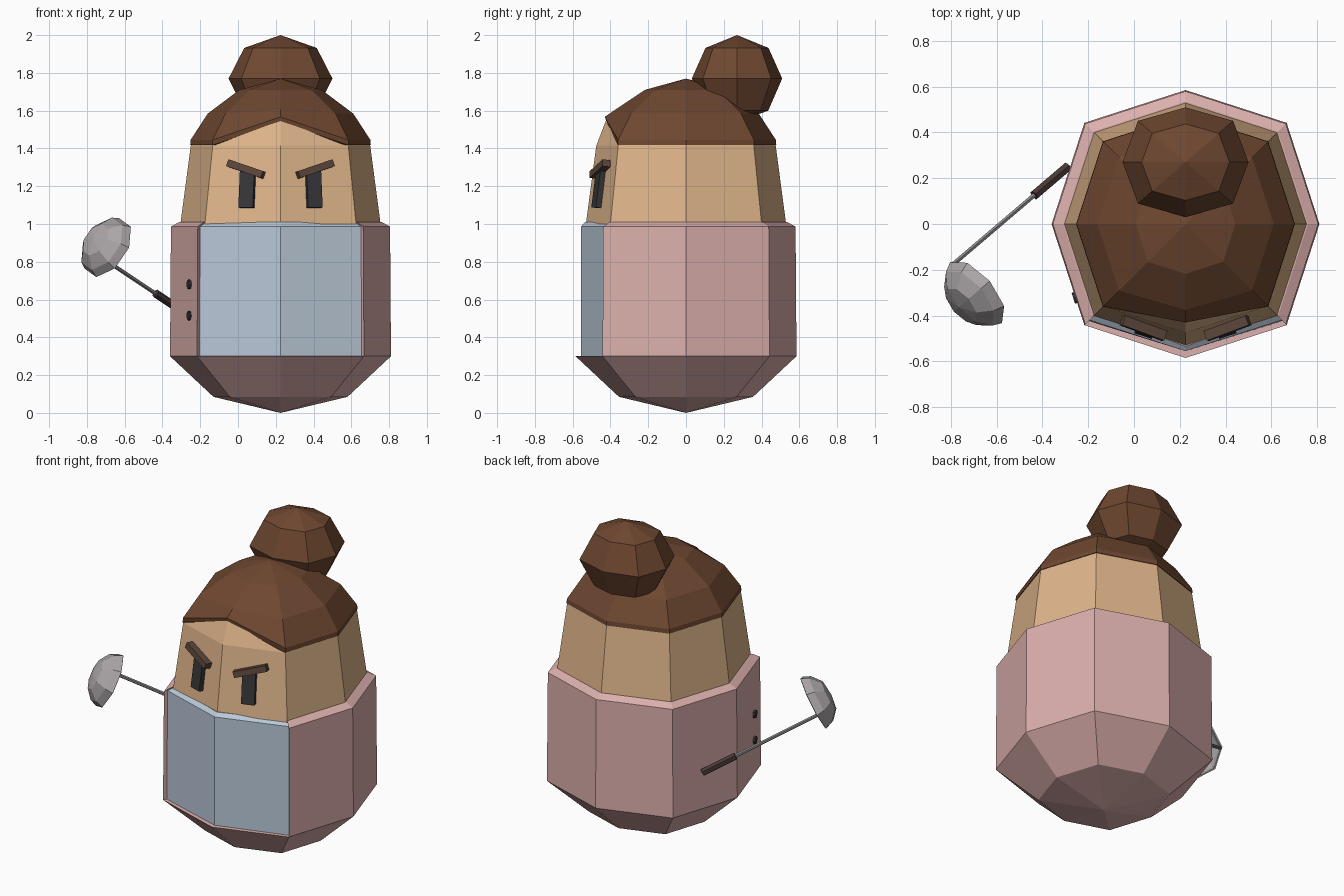
import bpy, bmesh, math
from mathutils import Vector, Matrix

if "Cube" in bpy.data.objects:
    bpy.data.objects.remove(bpy.data.objects["Cube"])

CX = 0.225  # body axis


def material(name, rgb):
    m = bpy.data.materials.new(name)
    lin = [((c / 255 + 0.055) / 1.055) ** 2.4 for c in rgb]
    m.diffuse_color = (*lin, 1)
    m.use_nodes = True
    m.node_tree.nodes["Principled BSDF"].inputs["Base Color"].default_value = m.diffuse_color
    return m


SKIN = material("skin", (222, 180, 138))
HAIR = material("hair_brown", (110, 71, 48))
PINK = material("dress_pink", (220, 176, 173))
BLUE = material("apron_blue", (184, 199, 214))
DARK = material("dark_grey", (54, 54, 56))
BROW = material("brow_brown", (92, 70, 58))
GRIP = material("grip_brown", (72, 56, 52))
METAL = material("metal_grey", (172, 166, 168))
SHAFT = material("shaft_grey", (140, 138, 140))


def finish(name, bm, mats):
    bmesh.ops.recalc_face_normals(bm, faces=bm.faces)
    me = bpy.data.meshes.new(name)
    bm.to_mesh(me)
    bm.free()
    for m in mats:
        me.materials.append(m)
    ob = bpy.data.objects.new(name, me)
    bpy.context.collection.objects.link(ob)
    return ob


def octagon(r, z, cy=0, sy=1):
    """Slightly bulging octagon with corners on the axes; index 6 is the front."""
    pts = []
    for i in range(8):
        a, k = i * math.pi / 4, 1.068 if i % 2 else 1.0
        pts.append(Vector((CX + r * k * math.cos(a), cy + sy * r * k * math.sin(a), z)))
    return pts


def loft(name, rings, mats, start=None, end=None, caps=True, blue=()):
    """Skin rings; start/end are optional apex points."""
    bm = bmesh.new()
    vs = [[bm.verts.new(p) for p in ring] for ring in rings]
    n = len(vs[0])
    for a, b in zip(vs, vs[1:]):
        for i in range(n):
            j = (i + 1) % n
            f = bm.faces.new((a[i], a[j], b[j], b[i]))
            f.material_index = 1 if i in blue else 0
    for ring, apex in ((vs[0], start), (vs[-1], end)):
        if apex is not None:
            v = bm.verts.new(apex)
            for i in range(n):
                bm.faces.new((ring[i], ring[(i + 1) % n], v))
        elif caps:
            bm.faces.new(ring)
    return finish(name, bm, mats)


def box(name, size, loc, rot, mat):
    bm = bmesh.new()
    bmesh.ops.create_cube(bm, size=1, matrix=Matrix.Translation(loc) @ rot @ Matrix.Diagonal((*size, 1)))
    return finish(name, bm, [mat])


def rod(name, a, b, r, sides, mat):
    a, b = Vector(a), Vector(b)
    bm = bmesh.new()
    q = (b - a).to_track_quat('Z', 'Y').to_matrix().to_4x4()
    bmesh.ops.create_cone(bm, cap_ends=True, segments=sides, radius1=r, radius2=r,
                          depth=(b - a).length, matrix=Matrix.Translation((a + b) / 2) @ q)
    return finish(name, bm, [mat])


# Rounded base
loft("dress_base", [octagon(0.355, 0.085), octagon(0.585, 0.3)], [PINK], start=(CX, 0, 0))


# Upper dress: front two sides are stepped in and coloured as the apron
def dress_ring(r, z, step):
    o = octagon(r, z)
    left, right = o[5] + Vector((0.012, 0.02, 0)), o[7] + Vector((-0.012, 0.02, 0))
    front = o[6] + Vector((0, step, 0))
    return o[:6] + [left, front, right] + [o[7]]


loft("dress_and_apron", [dress_ring(0.585, 0.3, 0.03), dress_ring(0.58, 0.987, 0.025),
                         dress_ring(0.535, 1.01, 0.0)], [PINK, BLUE], blue=(6, 7))

# Head, with the forehead rising to a peak at the front
brow_line = octagon(0.468, 1.425)
brow_line[6] = Vector((CX, -0.425, 1.545))
loft("head", [octagon(0.53, 1.0), octagon(0.475, 1.415), brow_line], [SKIN])

# Hair cap
hem, lip, crown = octagon(0.478, 1.417), octagon(0.476, 1.445), octagon(0.385, 1.585)
hem[6] = Vector((CX, -0.42, 1.54))
lip[6] = Vector((CX, -0.43, 1.567))
crown[6] = Vector((CX, -0.375, 1.605))
loft("hair_cap", [hem, lip, crown, octagon(0.218, 1.71)], [HAIR], end=(CX, 0, 1.77))

# Hair bun
bun = [octagon(r, z, 0.27, 0.87) for r, z in ((0.19, 1.6), (0.275, 1.77), (0.192, 1.932))]
loft("hair_bun", bun, [HAIR], start=(CX, 0.27, 1.54), end=(CX, 0.27, 2.0))

# Eyes and slanted brows, mirrored about the body axis
for s, side in ((-1, "left"), (1, "right")):
    face = Matrix.Rotation(s * math.radians(18), 4, 'Z') @ Matrix.Rotation(math.radians(-7.5), 4, 'X')
    box(side + "_eye", (0.08, 0.04, 0.2), (CX + s * 0.175, -0.458, 1.185), face, DARK)
    box(side + "_brow", (0.205, 0.055, 0.038), (CX + s * 0.182, -0.45, 1.29),
        face @ Matrix.Rotation(-s * math.radians(18), 4, 'Y'), BROW)

# Two side buttons
for i, z in enumerate((0.68, 0.515)):
    n = Vector((-0.95, -0.31, 0))
    c = Vector((-0.251, -0.32, z))
    rod("button_%d" % (i + 1), c - n * 0.015, c + n * 0.015, 0.025, 8, DARK)

# Ladle: grip, shaft and open bowl
grip_end, bowl_rim = Vector((-0.29, 0.25, 0.535)), Vector((-0.795, -0.18, 0.87))
grip_top = grip_end.lerp(bowl_rim, 0.29)
rod("ladle_grip", grip_end, grip_top, 0.023, 6, GRIP)
rod("ladle_shaft", grip_top, bowl_rim, 0.011, 6, SHAFT)
axis = (bowl_rim - grip_end).normalized()
centre = Vector((-0.69, -0.30, 0.875))
u = Vector((axis.y, -axis.x, 0)).normalized()
w = axis.cross(u)
rings = []
for r, h in ((0.175, 0), (0.155, 0.045), (0.095, 0.095)):
    rings.append([centre + axis * h + (u * math.cos(i * math.pi / 4) + w * math.sin(i * math.pi / 4)) * r
                  for i in range(8)])
bowl = loft("ladle_bowl", rings, [METAL], end=centre + axis * 0.11, caps=False)
thick = bowl.modifiers.new("thickness", 'SOLIDIFY')
thick.thickness = 0.008
